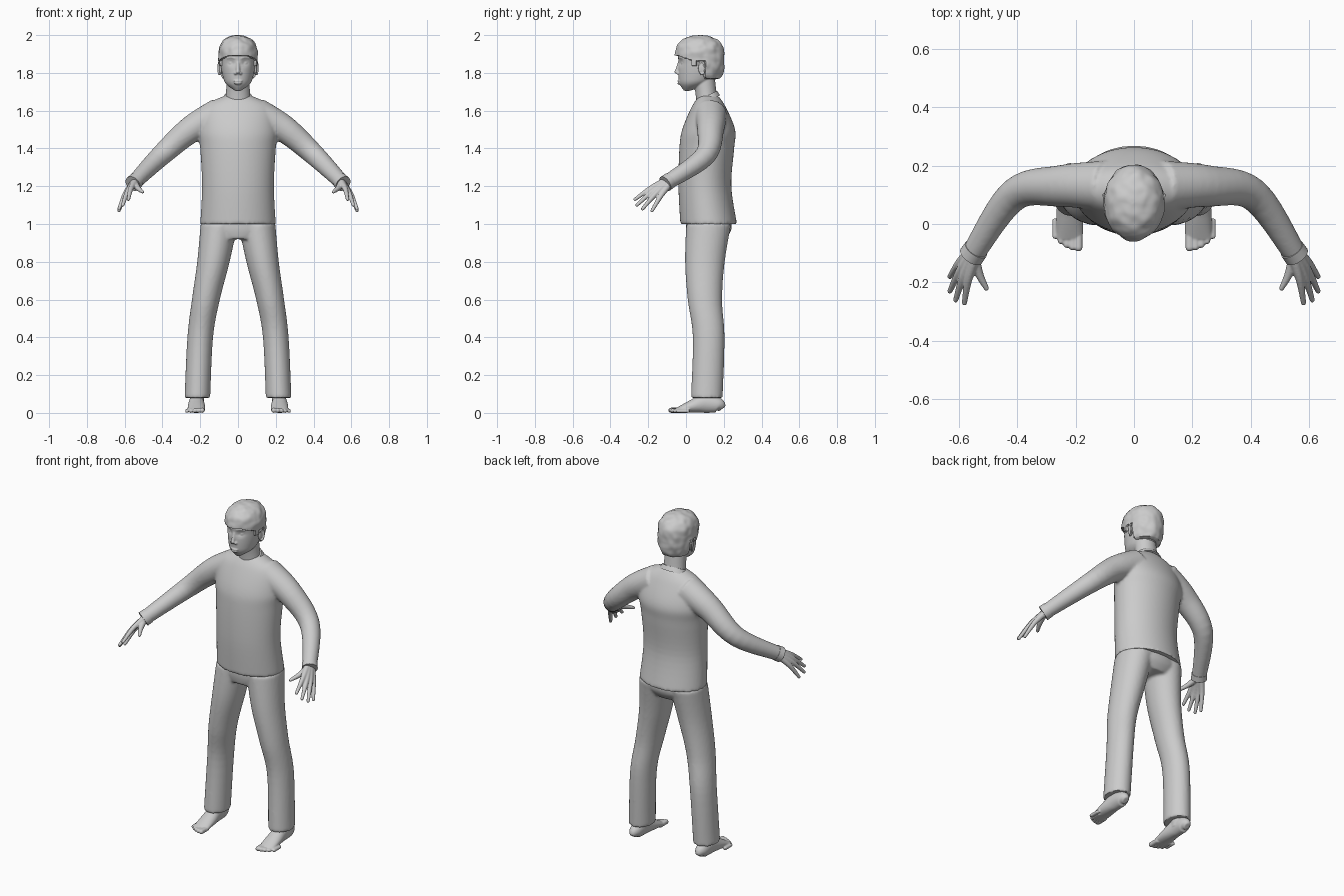
import bpy, bmesh, math
from mathutils import Vector, Matrix, noise

default_cube = bpy.data.objects.get("Cube")
if default_cube:
    bpy.data.objects.remove(default_cube, do_unlink=True)

grey = bpy.data.materials.new("plain grey")
grey.use_nodes = True
grey.diffuse_color = (.6, .6, .6, 1)
grey.node_tree.nodes["Principled BSDF"].inputs["Base Color"].default_value = grey.diffuse_color


def smooth_rows(rows, steps=6):
    """Fill in rows between the given ones with a smooth curve."""
    filled = []
    last = len(rows) - 1
    for i in range(last):
        before, start, end, after = (rows[min(max(i + k, 0), last)] for k in (-1, 0, 1, 2))
        for step in range(steps):
            t = step / steps
            row = []
            for p, q, r, s in zip(before, start, end, after):
                slope_in, slope_out = (r - p) / 2, (s - q) / 2
                blend = t * t * (3 - 2 * t)
                row.append(q + (r - q) * blend + slope_in * t * (1 - t) ** 2
                           - slope_out * t * t * (1 - t))
            filled.append(row)
    return filled + [list(rows[last])]


def tube(bm, rows, side=1, upright=False, sides=32):
    """Closed loft through rows of (x, y, z, half width, half depth)."""
    rows = smooth_rows(rows)
    centres = [Vector(row[:3]) for row in rows]
    rings = []
    for i, (centre, row) in enumerate(zip(centres, rows)):
        across, through = Vector((1, 0, 0)), Vector((0, 1, 0))
        if not upright:
            following = centres[min(i + 1, len(rows) - 1)]
            tangent = (following - centres[max(i - 1, 0)]).normalized()
            across = tangent.cross(Vector((0, 0, 1))).normalized()
            through = across.cross(tangent)
        ring = []
        for k in range(sides):
            angle = math.tau * k / sides
            point = centre + across * row[3] * math.cos(angle) + through * row[4] * math.sin(angle)
            ring.append(bm.verts.new((point.x * side, point.y, point.z)))
        rings.append(ring)
    for low, high in zip(rings, rings[1:]):
        for k in range(sides):
            after = (k + 1) % sides
            bm.faces.new((low[k], low[after], high[after], high[k]))
    bm.faces.new(rings[0][::-1])
    bm.faces.new(rings[-1])


def body(bm, rows):
    """Upright central loft through rows of (z, y, half width, half depth)."""
    tube(bm, [(0, y, z, width, depth) for z, y, width, depth in rows], upright=True, sides=64)


def taper(points, first, final):
    """Rows for a round tube whose radius changes evenly along its points."""
    last = len(points) - 1
    radii = [first + (final - first) * i / last for i in range(last + 1)]
    return [(*point, radius, radius) for point, radius in zip(points, radii)]


def ball(bm, centre, size, side=1):
    place = Matrix.Translation((centre[0] * side, centre[1], centre[2]))
    bmesh.ops.create_uvsphere(bm, u_segments=20, v_segments=14, radius=1,
                              matrix=place @ Matrix.Diagonal((*size, 1)))


def digit(bm, points, first, final, side):
    """Tapered finger or toe with a round tip."""
    tube(bm, taper(points, first, final), side, sides=16)
    ball(bm, points[-1], (final, final, final), side)


def finish(name, bm, voxel=0, relaxing=3):
    """Make the object; a voxel size fuses its pieces into one skin."""
    bmesh.ops.recalc_face_normals(bm, faces=bm.faces)
    mesh = bpy.data.meshes.new(name)
    bm.to_mesh(mesh)
    bm.free()
    part = bpy.data.objects.new(name, mesh)
    bpy.context.scene.collection.objects.link(part)
    bpy.ops.object.select_all(action='DESELECT')
    part.select_set(True)
    bpy.context.view_layer.objects.active = part
    if voxel:
        fuse = part.modifiers.new("fuse", 'REMESH')
        fuse.mode, fuse.voxel_size = 'VOXEL', voxel
        relax = part.modifiers.new("relax", 'SMOOTH')
        relax.iterations = relaxing
        bpy.ops.object.modifier_apply(modifier=fuse.name)
        bpy.ops.object.modifier_apply(modifier=relax.name)
    part.data.materials.clear()
    part.data.materials.append(grey)
    bpy.ops.object.shade_smooth_by_angle(angle=math.radians(45))


SIDES = {"left": 1, "right": -1}
shoulder, upper_arm = Vector((.1, .13, 1.58)), Vector((.25, .13, 1.5))
elbow, wrist = Vector((.41, .1, 1.36)), Vector((.55, -.1, 1.22))

# Sweater: torso and both sleeves
bm = bmesh.new()
body(bm, [(1, .12, .2, .15), (1.2, .1, .19, .14), (1.4, .11, .2, .145), (1.5, .12, .21, .14),
          (1.62, .12, .18, .09), (1.68, .12, .07, .05)])
for side in SIDES.values():
    tube(bm, taper([shoulder, upper_arm, elbow, wrist], .087, .04), side)
finish("sweater", bm, .008, 5)

# Collar band, lower at the front
bm = bmesh.new()
body(bm, [(1.65 + lift, .11, .09 - lift * .6, .07 - lift * .5) for lift in (0, .02, .03)])
for vert in bm.verts:
    vert.co.z += (vert.co.y - .11) * .45
finish("collar", bm)

# Trousers: seat and both legs, fuller above the knee
bm = bmesh.new()
body(bm, [(1.04, .12, .18, .12), (.97, .12, .195, .12), (.92, .11, .14, .1)])
leg = []
for x, y, z in ((.1, .12, 1), (.13, .1, .8), (.17, .1, .6), (.2, .12, .4), (.215, .11, .08)):
    thigh = max(0, z - .5)
    leg.append((x, y, z, .068 + thigh * .06, .084 + thigh * .07))
for side in SIDES.values():
    tube(bm, leg, side, upright=True)
finish("trousers", bm, .008, 5)

# Cuffs, hands and feet
tips = [Vector(tip) for tip in ((.58, -.27, 1.13), (.61, -.26, 1.1),
                                (.63, -.23, 1.08), (.63, -.18, 1.07))]
middle = sum(tips, Vector()) / len(tips)
for label, side in SIDES.items():
    bm = bmesh.new()
    tube(bm, taper([elbow.lerp(wrist, t) for t in (.93, 1, 1.05)], .043, .044), side)
    finish(label + "_cuff", bm)

    bm = bmesh.new()
    for tip in tips:
        root = wrist + (tip - middle) / 4
        knuckle = root.lerp(tip, .5) + Vector((.006, 0, .008))
        digit(bm, [root, knuckle, tip], .019, .009, side)
    digit(bm, [wrist, (.53, -.17, 1.19), (.505, -.22, 1.17)], .02, .009, side)
    finish(label + "_hand", bm, .004)

    bm = bmesh.new()
    sole = [(.19, .015, .02), (.17, .034, .04), (.1, .04, .05), (.03, .046, .034), (-.05, .045, .013)]
    tube(bm, [(.22, y, height, width, height) for y, width, height in sole], side)
    tube(bm, [(.215, .12, z, .036, .045) for z in (.04, .15)], side, upright=True)
    for toe in range(5):
        x, y, radius = .19 + .02 * toe, -.08 + .0024 * toe ** 2, .014 - .001 * toe
        digit(bm, [(x, y + .06, radius), (x, y, radius)], radius, radius, side)
    finish(label + "_foot", bm, .004)

# Head: skull with eye sockets, features and neck in one skin
bm = bmesh.new()
body(bm, [(1.705, .005, .015, .015), (1.74, .04, .062, .073), (1.78, .06, .08, .1),
          (1.85, .075, .092, .115), (1.93, .075, .09, .11), (1.98, .075, .02, .03)])
for vert in bm.verts:
    if vert.co.y < 0:
        from_eye = math.hypot((abs(vert.co.x) - .036) / .018, (vert.co.z - 1.853) / .014)
        vert.co.y += .01 * math.exp(-from_eye ** 2)
body(bm, [(1.62, .115, .07, .058), (1.7, .105, .063, .056), (1.8, .09, .06, .06)])
bridge, nose_tip = (0, -.03, 1.87), (0, -.048, 1.806)
tube(bm, taper([bridge, nose_tip], .008, .011), sides=16)
ball(bm, nose_tip, (.012, .013, .011))
for z, half_mouth in ((1.757, .024), (1.744, .02)):
    ball(bm, (0, -.036, z), (half_mouth, .009, .006))
for side in SIDES.values():
    ball(bm, (.013, -.041, 1.798), (.009, .01, .008), side)
    ball(bm, (.036, -.012, 1.852), (.015, .014, .009), side)
    brow = [(.016, -.037, 1.876), (.036, -.032, 1.883), (.058, -.018, 1.877)]
    tube(bm, taper(brow, .005, .003), side, sides=12)
finish("head", bm, .004, 2)

# Ears: flat bowl with a raised rim
for label, side in SIDES.items():
    bm = bmesh.new()
    ball(bm, (.092, .082, 1.825), (.009, .018, .034), side)
    rim = []
    for step in range(11):
        angle = math.radians(step * 26 - 110)
        back, up = math.cos(angle), math.sin(angle)
        rim.append((.1 + back * .004, .083 + back * .017, 1.826 + up * .034))
    tube(bm, taper(rim, .005, .005), side, sides=12)
    finish(label + "_ear", bm, .003, 2)


def hairline(y):
    """Lower edge of the hair: fringe, sideburn, over the ear, nape."""
    if y < .025:
        return 1.89 - max(0, y + .045) / 3
    if y < .055:
        return 1.835
    return 1.86 if y < .1 else 1.77


# Hair: slightly wavy cap, tucked into the skull below the hairline
bm = bmesh.new()
bmesh.ops.create_uvsphere(bm, u_segments=128, v_segments=96, radius=1)
for vert in bm.verts:
    around = vert.co.xy.normalized() if vert.co.xy.length > .001 else Vector((0, 0))
    height = vert.co.z
    spread = math.sqrt(max(0, 1 - abs(height) ** 3))
    reach = .12 if height > 0 else .16
    vert.co = (around.x * spread * .104, .073 + around.y * spread * .131, 1.88 + height * reach)
    if vert.co.z < hairline(vert.co.y):
        vert.co.x *= .8
        vert.co.y = .073 + (vert.co.y - .073) * .8
    else:
        outward = Vector((around.x, around.y, height)).normalized()
        vert.co += outward * noise.noise(vert.co * 28) * .005
        vert.co.z = min(vert.co.z, 2)
finish("hair", bm)
